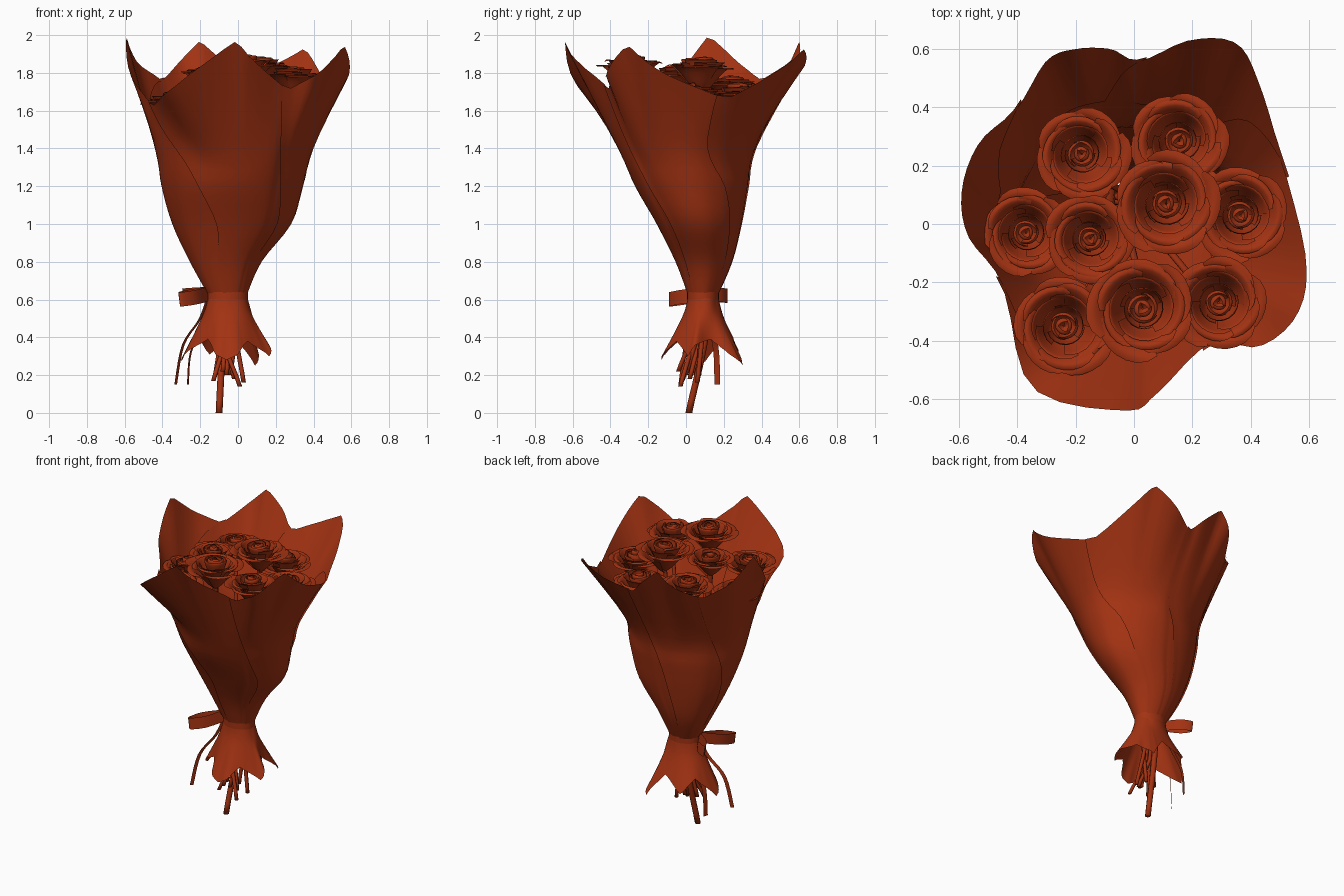
import bpy, bmesh, math, random
from mathutils import Vector

random.seed(4)
if "Cube" in bpy.data.objects:
    bpy.data.objects.remove(bpy.data.objects["Cube"], do_unlink=True)

# Single flat colour
RUST = (0.36, 0.032, 0.006, 1)
rust = bpy.data.materials.new("rust_red")
rust.use_nodes = True
rust.diffuse_color = RUST
bsdf = rust.node_tree.nodes["Principled BSDF"]
bsdf.inputs["Base Color"].default_value = RUST
bsdf.inputs["Roughness"].default_value = 0.8

WAIST = Vector((-0.055, 0.09, 0.62))


def add_grid(bm, nu, nv, fn):
    """Sheet of quads through fn(a, b), with a and b running from 0 to 1."""
    rows = [[bm.verts.new(fn(i / nu, j / nv)) for j in range(nv + 1)] for i in range(nu + 1)]
    for r0, r1 in zip(rows, rows[1:]):
        for j in range(nv):
            bm.faces.new((r0[j], r1[j], r1[j + 1], r0[j + 1]))


def finish(name, bm):
    bmesh.ops.remove_doubles(bm, verts=bm.verts, dist=0.0002)
    mesh = bpy.data.meshes.new(name)
    bm.to_mesh(mesh)
    bm.free()
    mesh.materials.append(rust)
    mesh.polygons.foreach_set("use_smooth", [True] * len(mesh.polygons))
    obj = bpy.data.objects.new(name, mesh)
    bpy.context.collection.objects.link(obj)


def spline(pts, u, closed=False):
    """Smooth curve through pts; whole values of u fall on the points."""
    n = len(pts)
    i = math.floor(u) if closed else min(int(u), n - 2)
    t = u - i
    get = (lambda k: pts[k % n]) if closed else (lambda k: pts[max(0, min(n - 1, k))])
    a, b, c, d = (Vector(get(i + k)) for k in (-1, 0, 1, 2))
    return 0.5 * (2 * b + (c - a) * t + (2 * a - 5 * b + 4 * c - d) * t * t
                  + (3 * b - a - 3 * c + d) * t ** 3)


def rim_point(rim, u):
    """Rounded in plan, but with pointed tips in height."""
    p = spline(rim, u, True)
    i, n = math.floor(u), len(rim)
    z0, z1 = rim[i % n][2], rim[(i + 1) % n][2]
    p.z = z0 + (z1 - z0) * (u - i)
    return p


def add_sheet(bm, rim, rings, u0, u1, tuck=0, drift=0):
    """Paper sheet from waist rings to rim: tucked under its neighbour before u0,
    with a slightly lifted outer edge at u1 that drifts inward on its way down."""
    def point(a, b):
        s = min(1, (1 - b) / .7)
        end = u1 - drift * s * s * (3 - 2 * s)
        u = u0 - tuck + (end - u0 + tuck) * a
        under = min(1, max(0, u0 - u) / 1.5)
        lift = max(0, u - end + .5) if drift else 0
        tip = rim_point(rim, u)
        ang = math.atan2(tip.y - WAIST.y, tip.x - WAIST.x)
        path = [Vector((cx + rx * math.cos(ang), cy + ry * math.sin(ang), z))
                for z, cx, cy, rx, ry in rings] + [tip]
        p = spline(path, b * (len(path) - 1) * (1 - 0.14 * under))
        shrink = 0.025 * min(1, under * 3) - 0.03 * lift
        p.x += (WAIST.x - p.x) * shrink
        p.y += (WAIST.y - p.y) * shrink
        return p
    add_grid(bm, round((u1 - u0 + tuck) * 4), 20, point)


# Wrapping paper: valley, shoulder, tip, shoulder for each of five sheets
wrap_rim = [
    (-.45, -.21, 1.62), (-.57, -.04, 1.79), (-.59, .12, 2.0), (-.53, .28, 1.85),
    (-.40, .40, 1.76), (-.30, .56, 1.87), (-.20, .60, 1.97), (-.08, .60, 1.86),
    (.02, .56, 1.76), (.19, .63, 1.84), (.35, .62, 1.93), (.43, .48, 1.81),
    (.51, .21, 1.66), (.59, -.12, 1.80), (.56, -.31, 1.95), (.43, -.42, 1.80),
    (.26, -.41, 1.71), (.08, -.58, 1.87), (-.03, -.64, 1.97), (-.35, -.56, 1.71)]
wrap_rings = [
    (.62, -.055, .09, .10, .078), (.8, -.065, .095, .19, .15),
    (1.0, -.033, .07, .315, .225), (1.2, -.03, .03, .375, .30), (1.4, -.02, .005, .42, .365)]
sheets = (("right", 2), ("back_right", 2), ("back_left", 2), ("left", 7.5), ("front", 2))
for k, (side, tuck) in enumerate(sheets):
    bm = bmesh.new()
    add_sheet(bm, wrap_rim, wrap_rings, 4 * k, 4 * k + 4.15, tuck, 1.6)
    finish("wrap_sheet_" + side, bm)

# Flared paper ends below the tie
skirt_rim = [
    (-.16, -.03, .39), (-.26, .03, .33), (-.30, .10, .27), (-.21, .2, .40),
    (-.15, .28, .31), (-.02, .25, .40), (.09, .30, .25), (.11, .23, .31), (.09, .13, .39),
    (.165, .05, .36), (.165, .01, .30), (.05, -.05, .38), (.0, -.12, .31), (-.06, -.13, .28),
    (-.12, -.11, .31)]
skirt_rings = [(.63, -.055, .09, .10, .078), (.52, -.055, .09, .13, .105)]
bm = bmesh.new()
add_sheet(bm, skirt_rim, skirt_rings, 0, len(skirt_rim))
finish("paper_skirt", bm)


# Ribbon: band, two loops and two tails
def add_ribbon(bm, path, width):
    w = Vector(width) / 2
    n = len(path) - 1
    add_grid(bm, n * 5, 2, lambda a, b: spline(path, a * n) + w * (2 * b - 1))


bm = bmesh.new()
add_grid(bm, 24, 1, lambda a, b: (WAIST.x + .107 * math.cos(a * math.tau),
                                  WAIST.y + .085 * math.sin(a * math.tau), .60 + .04 * b))
finish("ribbon_band", bm)

knot = Vector((-.155, .09, .63))
bm = bmesh.new()
for end in (Vector((-.31, -.09, .60)), Vector((-.29, .22, .62))):
    out = end - knot
    side = Vector((-out.y, out.x, 0)) * 0.13
    add_ribbon(bm, [knot, knot + out * .6 + side, end, knot + out * .6 - side, knot],
               (-.01, 0, .075))
finish("ribbon_bow", bm)
bm = bmesh.new()
add_ribbon(bm, [knot, (-.20, .05, .50), (-.29, .0, .36), (-.33, -.03, .15)], (.014, .02, 0))
add_ribbon(bm, [knot, (-.18, .13, .48), (-.25, .16, .32), (-.265, .165, .15)], (.01, .03, 0))
finish("ribbon_tails", bm)


# Roses: overlapping petals in nested rings around a closed bud
def add_petal(bm, centre, rad, ang, half, power, top, depth, curl, close):
    def point(a, b):
        s = 2 * a - 1
        v = b * (1 - 0.2 * abs(s) ** 3)
        r = rad * (0.08 + 0.92 * v ** power) * (1 + 0.08 * s) * (1 - close * v ** 4)
        z = top - depth * (1 - v) ** 1.7 - curl * v ** 7
        th = ang + s * half
        return centre + Vector((r * math.cos(th), r * math.sin(th), z))
    add_grid(bm, 8, 8, point)


# petals, radius, opening power, top, depth, curl, closing (relative to rose size)
petal_rings = [(5, 1.0, .75, .0, .85, .12, 0), (5, .82, .6, .07, .8, .12, 0),
               (4, .64, .45, .11, .75, .04, .05), (3, .46, .35, .12, .6, 0, .2),
               (3, .33, .3, .15, .5, 0, .35), (3, .2, .3, .18, .4, 0, .6)]


def make_rose(name, x, y, z, size):
    bm = bmesh.new()
    turn = random.uniform(0, math.tau)
    for n, rad, power, top, depth, curl, close in petal_rings:
        turn += 0.7
        for i in range(n):
            add_petal(bm, Vector((x, y, z)), size * rad * random.uniform(.92, 1.04),
                      turn + i * math.tau / n, math.pi / n * 1.3, power,
                      size * (top + random.uniform(-.06, .06)), size * depth, size * curl, close)
    finish(name, bm)


# x, y, rim height and radius of each rose, then the cut end of its stem
flowers = [
    ((-.18, .24, 1.75, .168), (-.04, .07, .20)), ((.155, .285, 1.71, .175), (.03, .06, .16)),
    ((-.37, -.03, 1.66, .16), (-.13, -.02, .17)), ((-.15, -.05, 1.81, .155), (-.10, .015, 0)),
    ((.11, .07, 1.85, .185), (-.02, .02, .18)), ((.365, .03, 1.71, .168), (.01, -.03, .14)),
    ((-.24, -.35, 1.69, .178), (-.12, .05, .20)), ((.03, -.29, 1.86, .185), (-.08, -.04, .22)),
    ((.29, -.27, 1.80, .168), (-.06, .0, .20))]

# Stems: from the cut end, through the tie, up to the rose
bm = bmesh.new()
for k, (rose, foot) in enumerate(flowers):
    make_rose(f"rose_{k + 1}", *rose)
    x, y, z, size = rose
    turn = k * math.tau / 9
    tie = WAIST + Vector((.045 * math.cos(turn), .035 * math.sin(turn), 0))
    path = [Vector(foot), tie, Vector((x * .7, y * .7, 1.25)), Vector((x, y, z - .75 * size))]
    thick = .018 if foot[2] == 0 else .012

    def stem_point(a, b):
        r = thick if a > 0 else 0
        p = spline(path, max(0, a * 19 - 1) / 18 * 3)
        return p + Vector((r * math.cos(b * math.tau), r * math.sin(b * math.tau), 0))
    add_grid(bm, 19, 8, stem_point)
finish("stems", bm)
